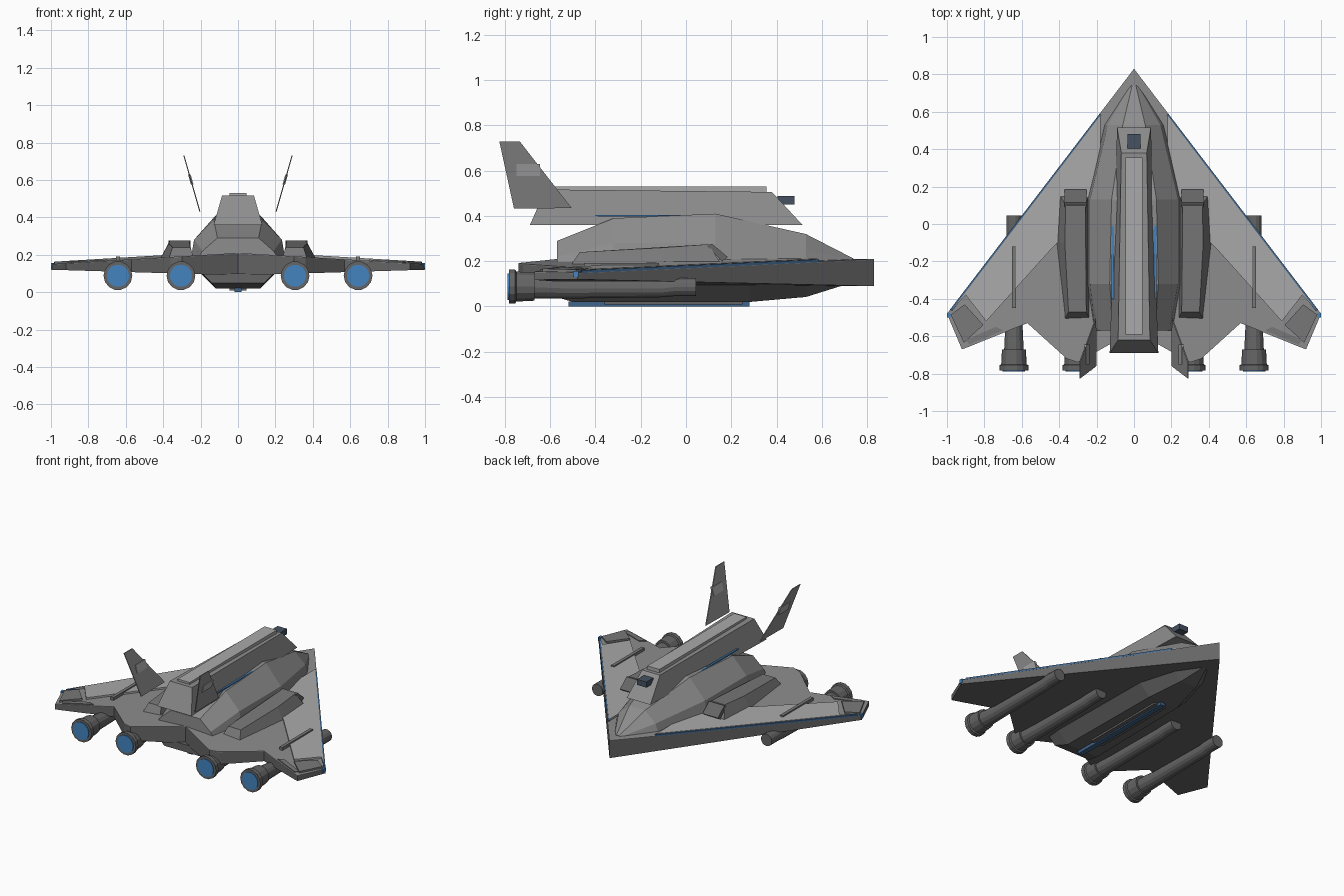
import bpy, bmesh, math

if "Cube" in bpy.data.objects:
    bpy.data.objects.remove(bpy.data.objects["Cube"])


def material(name, *col):
    m = bpy.data.materials.new(name)
    m.diffuse_color = (*(col if len(col) == 3 else col * 3), 1)
    m.use_nodes = True
    m.node_tree.nodes["Principled BSDF"].inputs["Base Color"].default_value = m.diffuse_color
    return m


BLUE = material("glow_blue", 0.055, 0.23, 0.53)
DIM = material("dim_blue", 0.05, 0.13, 0.26)
SLATE = material("slate", 0.06, 0.085, 0.12)
DARK = material("dark_grey", 0.13)
STEEL = material("steel_grey", 0.19)
HULL = material("hull_grey", 0.27)
PALE = material("pale_grey", 0.40)


def finish(name, bm, mat, mirror=False):
    bmesh.ops.recalc_face_normals(bm, faces=bm.faces)
    me = bpy.data.meshes.new(name)
    bm.to_mesh(me)
    bm.free()
    ob = bpy.data.objects.new(name, me)
    bpy.context.collection.objects.link(ob)
    me.materials.append(mat)
    if mirror:
        ob.modifiers.new("mirror", 'MIRROR')
    return ob


def loft(name, rings, mat, mirror=False):
    """Skin matching closed rings; walls on the mirror plane are left open."""
    bm = bmesh.new()
    vs = [[bm.verts.new(p) for p in r] for r in rings]
    n = len(vs[0])
    for a, b in zip(vs, vs[1:]):
        for i in range(n):
            f = [a[i], a[(i + 1) % n], b[(i + 1) % n], b[i]]
            if not (mirror and all(abs(v.co.x) < 1e-6 for v in f)):
                bm.faces.new(f)
    bm.faces.new(vs[0])
    bm.faces.new(vs[-1])
    return finish(name, bm, mat, mirror)


def plate(name, pts, z0, z1, mat):
    """Mirrored plate from a plan outline, with heights given as functions of x."""
    return loft(name, [[(x, y, z0(x)) for x, y in pts], [(x, y, z1(x)) for x, y in pts]], mat, True)


def box(name, x, y, z, mat, mirror=False):
    q = [(x[0], y[0]), (x[1], y[0]), (x[1], y[1]), (x[0], y[1])]
    return loft(name, [[(*p, h) for p in q] for h in z], mat, mirror)


def body(name, sections, mat):
    """Symmetric hull from (y, half profile of x,z)."""
    return loft(name, [[(x, y, z) for x, z in h] + [(-x, y, z) for x, z in reversed(h)]
                       for y, h in sections], mat)


def above(d):
    """Wing top height plus d."""
    return lambda x: 0.21 - 0.06 * x + d


# Delta wing: dark slab below, lighter deck on top
OUTLINE = [(0, .83), (1, -.48), (.92, -.67), (.88, -.655), (.57, -.53),
           (.36, -.72), (.30, -.74), (0, -.57)]
plate("delta_wing", OUTLINE, lambda x: .09 + .03 * x, above(-.004), DARK)
plate("wing_deck", OUTLINE, above(-.004), above(0), HULL)

# Raised wing skins, tip pads and flaps
plate("wing_skin", [(.18, .58), (.97, -.455), (.90, -.38), (.79, -.52), (.43, -.12), (.18, .12)],
      above(-.01), above(.012), PALE)
plate("wing_tip_pad", [(.905, -.43), (.98, -.485), (.91, -.635), (.805, -.54)],
      above(-.01), above(.012), STEEL)
plate("trailing_flap", [(.88, -.645), (.90, -.62), (.74, -.55), (.70, -.57)],
      above(-.01), above(.006), STEEL)

# Leading edge light strips and tip lights
plate("leading_edge_light", [(.185, .588), (.985, -.459), (.972, -.465), (.173, .582)],
      above(-.003), above(.009), DIM)
box("tip_light", (.98, 1.0), (-.50, -.475), (.13, .157), BLUE, True)

# Wing rods
box("wing_rod", (.63, .652), (-.45, -.12), (.165, .192), STEEL, True)

# Upper fuselage
body("fuselage", [(y, [(tw, tz), (mw, mz), (bw, .19)]) for y, tw, tz, mw, mz, bw in [
    (-.57, .11, .29, .19, .22, .21), (-.32, .13, .39, .235, .28, .25), (.13, .12, .41, .235, .28, .25),
    (.53, .06, .32, .14, .25, .16), (.74, .01, .212, .02, .205, .03)]], HULL)

# Belly keel
body("belly", [(y, [(bw, .10), (w, z)]) for y, bw, w, z in [
    (-.60, .19, .14, .05), (-.50, .20, .12, .02), (.28, .19, .11, .02), (.53, .12, .06, .042),
    (.69, .03, .01, .092)]], DARK)
box("belly_plate", (-.045, .045), (-.36, .25), (.008, .025), DARK)
box("belly_light", (-.018, .018), (-.52, .28), (0, .022), DIM)

# Dorsal spine
loft("spine", [[(-.13, -.69, .36), (.13, -.69, .36), (.09, .515, .36), (-.09, .515, .36)],
               [(-.085, -.62, .517), (.085, -.62, .517), (.068, .38, .506), (-.068, .38, .506)]], HULL)
box("spine_strip", (-.046, .046), (-.59, .355), (.505, .53), PALE)
box("sensor_box", (-.035, .035), (.405, .48), (.45, .488), SLATE)
box("spine_light", (.108, .12), (-.40, -.01), (.397, .405), BLUE, True)

# Upper nacelles with tilted intakes
loft("nacelle", [[(.235, -.51, .18), (.37, -.51, .18), (.415, -.10, .18), (.40, .16, .18), (.24, .16, .18)],
                 [(.255, -.47, .24), (.35, -.47, .24), (.37, -.10, .26), (.365, .10, .275), (.26, .10, .275)]],
     STEEL, True)
loft("intake", [[(x, y, z) for y, z in [(.09, .268), (.115, .277), (.185, .218), (.16, .20)]]
                for x in (.255, .372)], DARK, True)


# Engines: stepped round bodies with a glowing disc
def turned(name, cx, profile, mat, n=14):
    rings = [[(cx + r * math.cos(2 * math.pi * i / n), y, z + r * math.sin(2 * math.pi * i / n))
              for i in range(n)] for y, r, z in profile]
    return loft(name, rings, mat, True)


for tag, cx in (("inner", .305), ("outer", .642)):
    turned(tag + "_engine", cx, [(.045, .041, .086), (-.05, .041, .086), (-.10, .04, .08), (-.54, .046, .08),
                                 (-.67, .052, .085), (-.67, .064, .088), (-.75, .068, .088),
                                 (-.755, .077, .088), (-.783, .077, .088)], DARK)
    turned(tag + "_exhaust", cx, [(-.77, .06, .088), (-.788, .06, .088)], BLUE)


# Canted tail fins and their panels
def fin(name, pts, t, mat):
    rings = [[(.205 + (z - .435) * .285 + s * t, y, z) for y, z in pts] for s in (-1, 1)]
    return loft(name, rings, mat, True)


fin("tail_fin", [(-.825, .73), (-.735, .73), (-.505, .435), (-.76, .432)], .003, HULL)
fin("fin_panel", [(-.75, .63), (-.645, .63), (-.645, .576), (-.75, .576)], .007, PALE)
